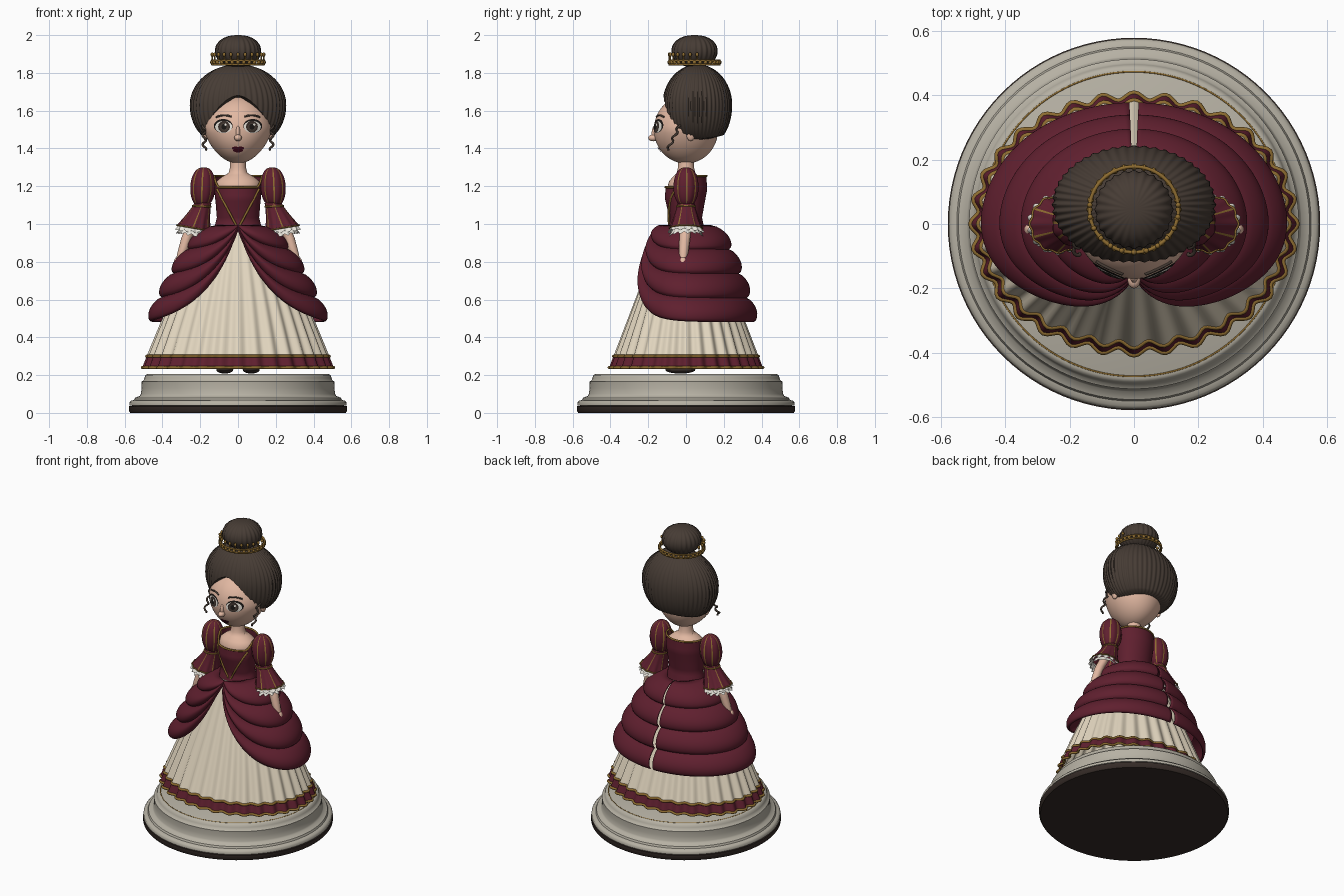
import bpy, bmesh
from math import sin, cos, pi, exp, radians, sqrt
from mathutils import Matrix

if "Cube" in bpy.data.objects:
    bpy.data.objects.remove(bpy.data.objects["Cube"], do_unlink=True)


def material(name, *rgb):
    m = bpy.data.materials.new(name)
    m.use_nodes = True
    m.diffuse_color = (*rgb, 1)
    m.node_tree.nodes["Principled BSDF"].inputs["Base Color"].default_value = (*rgb, 1)
    return m


WINE = material("wine_cloth", .115, .014, .028)
CREAM = material("cream_cloth", .76, .67, .52)
STONE = material("grey_stone", .47, .44, .37)
DARK = material("dark_brown", .035, .024, .02)
HAIR = material("hair_brown", .062, .045, .035)
SKIN = material("skin", .76, .48, .36)
GOLD = material("gold", .27, .15, .03)
LIP = material("lip_red", .07, .004, .014)
WHITE = material("white_lace", .8, .77, .7)
BLACK = material("black", .01, .008, .007)
meshes = []


def finish(name, bm, mats):
    me = bpy.data.meshes.new(name)
    bmesh.ops.remove_doubles(bm, verts=bm.verts, dist=1e-5)
    bmesh.ops.recalc_face_normals(bm, faces=bm.faces)
    bm.to_mesh(me)
    bm.free()
    for m in mats:
        me.materials.append(m)
    ob = bpy.data.objects.new(name, me)
    bpy.context.collection.objects.link(ob)
    meshes.append(ob)
    return ob


def surface(name, fn, nu, nv, *mats, wrap=True, rule=None):
    """Grid surface from fn(angle or fraction u, fraction v)."""
    bm = bmesh.new()
    cols = nu if wrap else nu + 1
    span = 2 * pi if wrap else 1
    rows = [[bm.verts.new(fn(span * i / nu, j / nv)) for i in range(cols)] for j in range(nv + 1)]
    for j in range(nv):
        for i in range(nu):
            k = (i + 1) % cols
            f = bm.faces.new((rows[j][i], rows[j][k], rows[j + 1][k], rows[j + 1][i]))
            if rule:
                f.material_index = rule(i, f.calc_center_median().z)
    return finish(name, bm, mats)


def balls(name, items, mat, seg=20):
    """One object of ellipsoids given as (centre, radii)."""
    bm = bmesh.new()
    for c, r in items:
        mat4 = Matrix.Translation(c) @ Matrix.Diagonal((*r, 1))
        bmesh.ops.create_uvsphere(bm, u_segments=seg, v_segments=seg // 2, radius=1, matrix=mat4)
    return finish(name, bm, [mat])


def tube(name, pts, r, mat, cyclic=False):
    cu = bpy.data.curves.new(name, "CURVE")
    cu.dimensions = "3D"
    cu.bevel_depth, cu.bevel_resolution, cu.use_fill_caps = r, 2, True
    sp = cu.splines.new("POLY")
    sp.points.add(len(pts) - 1)
    for p, q in zip(sp.points, pts):
        p.co = (*q, 1)
    sp.use_cyclic_u = cyclic
    cu.materials.append(mat)
    ob = bpy.data.objects.new(name, cu)
    bpy.context.collection.objects.link(ob)


def smooth(t):
    t = min(max(t, 0), 1)
    return t * t * (3 - 2 * t)


def along(table, t):
    """Linear look-up along a list of tuples, t from 0 to 1."""
    s = t * (len(table) - 1)
    i = min(int(s), len(table) - 2)
    return [a + (b - a) * (s - i) for a, b in zip(table[i], table[i + 1])]


def lathe(name, table, mat, nu=64, sub=1):
    """Elliptical lathe from (x radius, y radius, z) rings."""
    def fn(u, v):
        rx, ry, z = along(table, v)
        return rx * sin(u), -ry * cos(u), z
    return surface(name, fn, nu, (len(table) - 1) * sub, mat)


def ring(fn, v, n=256):
    return [fn(2 * pi * i / n, v) for i in range(n)]


# Display stand
lathe("stand_foot", [(0, 0, 0), (.57, .57, 0), (.578, .578, .01), (.578, .578, .035), (.55, .55, .04)], DARK, 96)
tiers = [(.575, .04), (.575, .055), (.565, .065), (.55, .068), (.545, .08), (.52, .09), (.515, .1),
         (.51, .13), (.512, .165), (.5, .172), (.495, .185), (.49, .2), (.48, .205), (0, .205)]
lathe("stand", [(r, r, z) for r, z in tiers], STONE, 96)
tube("stand_ring", ring(lambda u, v: (.473 * sin(u), .473 * cos(u), .204), 0, 96), .003, GOLD, True)
balls("shoes", [((s * .07, -.03, .228), (.045, .08, .02)) for s in (1, -1)], DARK)


# Pleated skirt with a hem band
def skirt(u, v):
    pleat = .012 * v * cos(32 * u)
    rx, ry = .12 + .375 * v ** .75 + pleat, .12 + .275 * v + pleat
    return rx * sin(u), -ry * cos(u), .99 - .75 * v


surface("skirt", skirt, 256, 25, CREAM, WINE, rule=lambda i, z: int(z < .3))
tube("hem_trim_upper", ring(skirt, 23 / 25), .008, GOLD, True)
tube("hem_trim_lower", ring(skirt, 1), .008, GOLD, True)


# Draped overskirt, one half per side
def drape(side):
    def fn(a, v):
        u = radians(178.3) * a
        low = .48 + .5 * exp(-(u / radians(25)) ** 1.2)
        z = .995 - v * (.995 - low)
        w = max(0, (.995 - z) / .515) ** .6
        puff = (.034 * abs(sin(4 * pi * v)) ** .6 - .012) * smooth((.995 - low) / .35)
        ry = .14 + w * (.17 + .06 * smooth((u - .8) / 1.6))
        rx = .12 + .355 * w
        return side * (rx + puff) * sin(u), -(ry + puff) * cos(u), z
    return fn


# Bodice
def bodice(u, v):
    a = abs(u - 2 * pi) if u > pi else u
    top = 1.195 + .06 * smooth((a - .9) / .7)
    z = .96 + v * (top - .96)
    rx, ry = along([(.13, .1), (.112, .085), (.118, .098), (.126, .112), (.125, .108)], v)
    return rx * sin(u), -ry * cos(u), z


surface("bodice", bodice, 64, 16, WINE)
tube("neckline_trim", ring(bodice, 1, 96), .006, GOLD, True)
lathe("neck_and_shoulders", [(.12, .095, 1.14), (.122, .1, 1.19), (.115, .09, 1.225), (.085, .07, 1.25),
                             (.05, .05, 1.27), (.042, .042, 1.3), (.04, .04, 1.36)], SKIN, 40, 2)

# Head
HZ, HR, HY = 1.5, .18, .17


def jaw(z):
    return 1 - .22 * max(0, (HZ - z) / HR)


def head(u, v):
    z = HZ + HR * cos(pi * v)
    return HR * jaw(z) * sin(pi * v) * sin(u), -HY * sin(pi * v) * cos(u), z


def face(x, z, lift=0):
    s = 1 - (x / (HR * jaw(z))) ** 2 - ((z - HZ) / HR) ** 2
    return x, -HY * sqrt(max(s, 0)) - lift, z


def plate(name, x, z, rx, rz, lift, mat):
    surface(name, lambda u, v: face(x + rx * v * sin(u), z + rz * v * cos(u), lift), 28, 5, mat)


surface("head", head, 56, 32, SKIN)
balls("nose", [((0, -.174, 1.456), (.02, .026, .018)), ((0, -.166, 1.48), (.012, .016, .04))], SKIN)
for s in (1, -1):
    plate("upper_lip", s * .013, 1.401, .019, .009, .005, LIP)
plate("lower_lip", 0, 1.39, .026, .011, .006, LIP)


# Swept-up hair with strand ridges
def hair(u, v):
    a = 2 * pi - u if u > pi else u
    end = radians(79 + 71 * smooth(a / radians(75)) - 8 * smooth((a - 1.6) / 1.5))
    tuck = 1
    if v > .97:
        v, tuck = .97, .78
    p = end * v / .97
    r = sin(p) if p < pi / 2 else sin(p) ** .7
    r *= tuck * (1 + .014 * cos(48 * u))
    return .252 * r * sin(u), .06 - .182 * r * cos(u), 1.63 + .215 * cos(p)


def bun(u, v):
    r = .12 * sin(pi * v) ** .85 * (1 + .025 * cos(24 * u)) if 0 < v < 1 else 0
    return r * sin(u), .045 - r * cos(u), 1.915 + .085 * cos(pi * v)


surface("hair", hair, 288, 34, HAIR)
surface("hair_bun", bun, 144, 20, HAIR)


# Tiara
def band(u, z):
    return .138 * sin(u), .045 - .133 * cos(u), z


for z in (1.845, 1.866):
    tube("tiara_band", ring(band, z, 64), .006, GOLD, True)
balls("tiara_beads", [(band(2 * pi * i / 28, 1.856), (.011,) * 3) for i in range(28)], GOLD, 10)
spikes = [radians(16 * i) for i in range(-6, 7)]
balls("tiara_pearls", [(band(a, 1.897), (.009, .009, .011)) for a in spikes], GOLD, 10)
for a in spikes:
    tube("tiara_spike", [band(a, 1.86), band(a, 1.895)], .004, GOLD)

# Paired parts
for s, side in ((1, "left_"), (-1, "right_")):
    over = surface(side + "overskirt", drape(s), 72, 56, WINE, wrap=False)
    over.modifiers.new("thickness", "SOLIDIFY").thickness = .008

    # Gold bodice line down to the waist point
    line = []
    for i in range(9):
        x, z = .112 - .0128 * i, 1.185 - .024 * i
        rx, ry = along([(.112, .085), (.126, .114)], (z - .99) / .2)
        line.append((s * x, -ry * sqrt(max(0, 1 - (x / rx) ** 2)) - .004, z))
    tube(side + "bodice_trim", line, .006, GOLD)

    # Puffed upper sleeve with gold stripes
    def puff(u, v):
        r = sin(pi * v) ** .8 if 0 < v < 1 else 0
        r *= 1 - .03 * cos(8 * u)
        return s * (.186 + .012 * (v - .5) + .068 * r * sin(u)), -.068 * r * cos(u), 1.195 + .105 * cos(pi * v)
    surface(side + "puff_sleeve", puff, 48, 20, WINE, GOLD, rule=lambda i, z: int(i % 6 == 0))

    # Flared lower sleeve and lace cuffs
    def flare(u, v):
        r = (.045 + .043 * v ** 1.3) * (1 + .04 * v * cos(12 * u))
        return s * (.186 + .05 * v + r * sin(u)), -r * cos(u), 1.11 - .135 * v + .015 * v * sin(u)
    surface(side + "flared_sleeve", flare, 72, 10, WINE, GOLD, rule=lambda i, z: int(i % 12 == 0))
    tube(side + "sleeve_band", ring(flare, .12, 40), .005, GOLD, True)
    tube(side + "sleeve_edge", ring(flare, .97, 72), .004, GOLD, True)
    for k, drop in enumerate((0, .018)):
        def lace(u, v):
            r = .07 + .02 * v - .004 * k + .007 * v * cos(14 * u + k * 2)
            return (s * (.236 + r * sin(u)), -r * cos(u),
                    .99 - drop - .032 * v + .015 * sin(u) + .005 * v * sin(14 * u))
        surface(side + "lace_cuff", lace, 112, 5, WHITE)

    # Arm and hand
    joints = [(.235, 0, 1.0, .03), (.27, -.006, .93, .029), (.292, -.012, .86, .026), (.31, -.015, .81, .019)]

    def arm(u, v):
        x, y, z, r = along(joints, v)
        return s * (x + r * sin(u)), y - r * cos(u), z
    surface(side + "arm", arm, 20, 9, SKIN)
    balls(side + "hand", [((s * .322, -.016, .79), (.019, .023, .035)), ((s * .336, -.018, .765), (.013, .015, .025)),
                          ((s * .326, -.04, .785), (.008, .009, .022))], SKIN, 14)

    # Eye, brow, ear and loose curl
    ex = s * .076
    plate(side + "eyelash", ex + s * .002, 1.519, .05, .037, .002, BLACK)
    plate(side + "eye_white", ex, 1.514, .045, .032, .004, WHITE)
    plate(side + "iris", ex - s * .002, 1.515, .031, .031, .006, DARK)
    plate(side + "iris_inner", ex - s * .002, 1.512, .024, .023, .007, HAIR)
    plate(side + "pupil", ex - s * .002, 1.515, .014, .015, .008, BLACK)
    plate(side + "eye_glint", ex + .01, 1.526, .006, .006, .009, WHITE)
    brow = [face(s * (.035 + .009 * i), 1.562 + .014 * sin(pi * (.15 + .085 * i)), .002) for i in range(10)]
    tube(side + "brow", brow, .005, HAIR)
    balls(side + "ear", [((s * .172, .025, 1.475), (.014, .024, .036))], SKIN, 14)
    curl = [(s * (.178 + .01 * sin(i * .75)), -.03 - .0028 * i + .008 * cos(i * .75), 1.53 - .0058 * i)
            for i in range(25)]
    tube(side + "curl", curl, .006, HAIR)

# Smooth shading with crisp edges
bpy.ops.object.select_all(action="DESELECT")
for ob in meshes:
    ob.select_set(True)
bpy.context.view_layer.objects.active = meshes[0]
bpy.ops.object.shade_smooth_by_angle(angle=radians(45))
